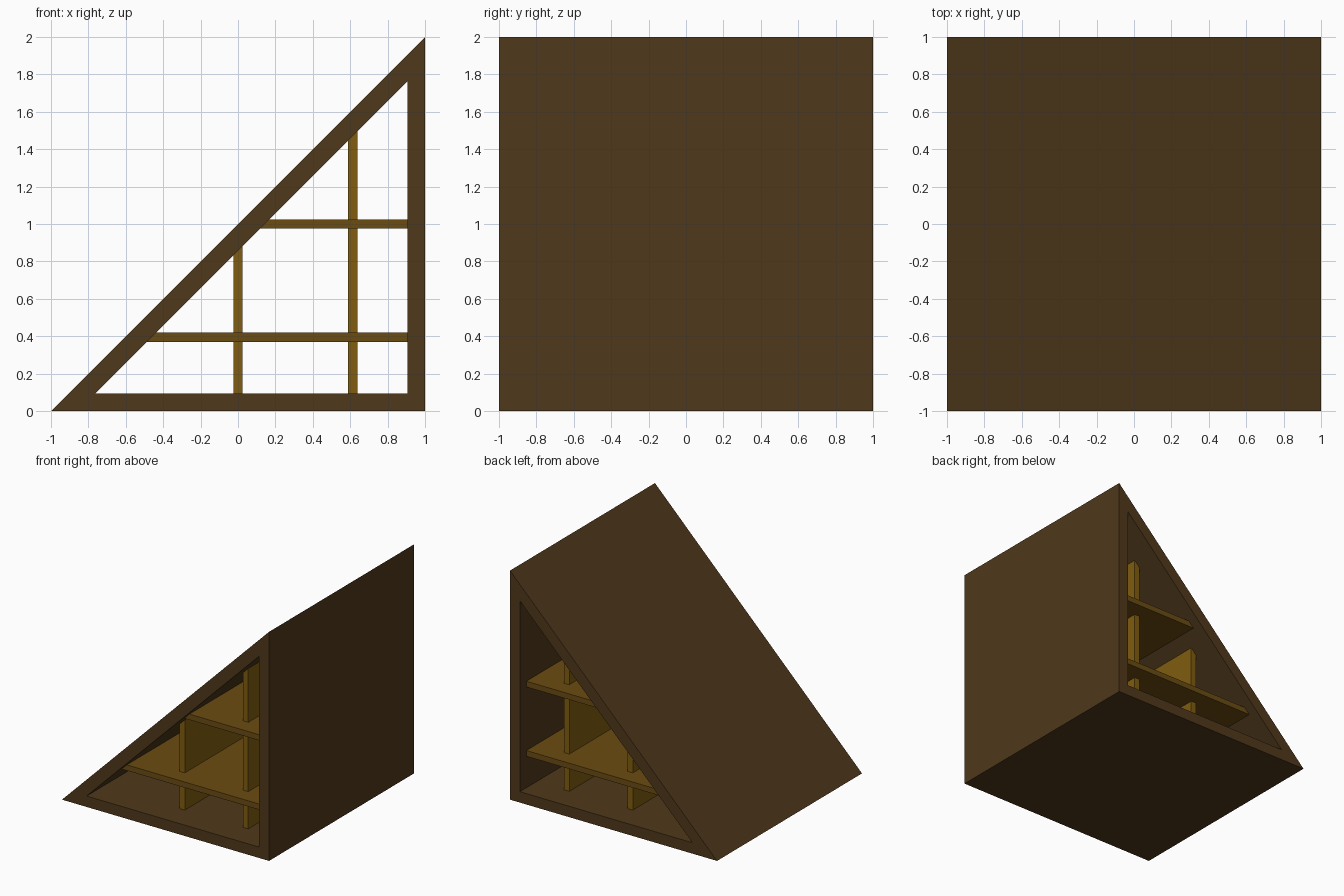
import bpy, bmesh

if "Cube" in bpy.data.objects:
    bpy.data.objects.remove(bpy.data.objects["Cube"])

SLOPE = 0.857   # inner face of the sloping side: z = x + SLOPE
T = 0.095       # frame thickness
EMBED = 0.02    # how far board ends sink into the frame


def material(name, rgb):
    m = bpy.data.materials.new(name)
    m.diffuse_color = (*rgb, 1)
    m.use_nodes = True
    m.node_tree.nodes["Principled BSDF"].inputs["Base Color"].default_value = m.diffuse_color
    return m


def finish(name, bm, mat):
    bmesh.ops.recalc_face_normals(bm, faces=bm.faces)
    mesh = bpy.data.meshes.new(name)
    bm.to_mesh(mesh)
    bm.free()
    mesh.materials.append(mat)
    obj = bpy.data.objects.new(name, mesh)
    bpy.context.collection.objects.link(obj)
    return obj


def board(name, profile, half_depth, mat):
    """Extrude an x-z profile along y, centred on y = 0."""
    bm = bmesh.new()
    face = bm.faces.new([bm.verts.new((x, -half_depth, z)) for x, z in profile])
    new = bmesh.ops.extrude_face_region(bm, geom=[face])["geom"]
    verts = [v for v in new if isinstance(v, bmesh.types.BMVert)]
    bmesh.ops.translate(bm, verts=verts, vec=(0, 2 * half_depth, 0))
    return finish(name, bm, mat)


def triangle_frame(name, outer, inner, half_depth, mat):
    """Open triangular tube between two x-z triangles."""
    bm = bmesh.new()
    rings = [[bm.verts.new((x, y, z)) for x, z in tri]
             for tri, y in ((outer, -half_depth), (outer, half_depth),
                            (inner, half_depth), (inner, -half_depth))]
    for a, b in zip(rings, rings[1:] + rings[:1]):
        for i in range(3):
            j = (i + 1) % 3
            bm.faces.new((a[i], a[j], b[j], b[i]))
    return finish(name, bm, mat)


frame_mat = material("dark wood", (0.078, 0.040, 0.011))
shelf_mat = material("shelf wood", (0.145, 0.072, 0.006))
divider_mat = material("divider wood", (0.215, 0.108, 0.005))

# Triangular outer case, open front and back
right = 1 - T
triangle_frame("case", [(-1, 0), (1, 0), (1, 2)],
               [(T - SLOPE, T), (right, T), (right, right + SLOPE)], 1, frame_mat)

# Horizontal shelves, left ends cut to the slope
for name, z in (("lower_shelf", 0.395), ("upper_shelf", 1.0)):
    lo, hi = z - 0.025, z + 0.025
    board(name, [(lo - SLOPE - EMBED, lo), (right + EMBED, lo),
                 (right + EMBED, hi), (hi - SLOPE - EMBED, hi)], 0.91, shelf_mat)

# Upright dividers, set back from the shelves, tops cut to the slope
for name, x in (("middle_divider", 0.0), ("right_divider", 0.613)):
    lo, hi = x - 0.025, x + 0.025
    board(name, [(lo, T - EMBED), (hi, T - EMBED),
                 (hi, hi + SLOPE + EMBED), (lo, lo + SLOPE + EMBED)], 0.77, divider_mat)
